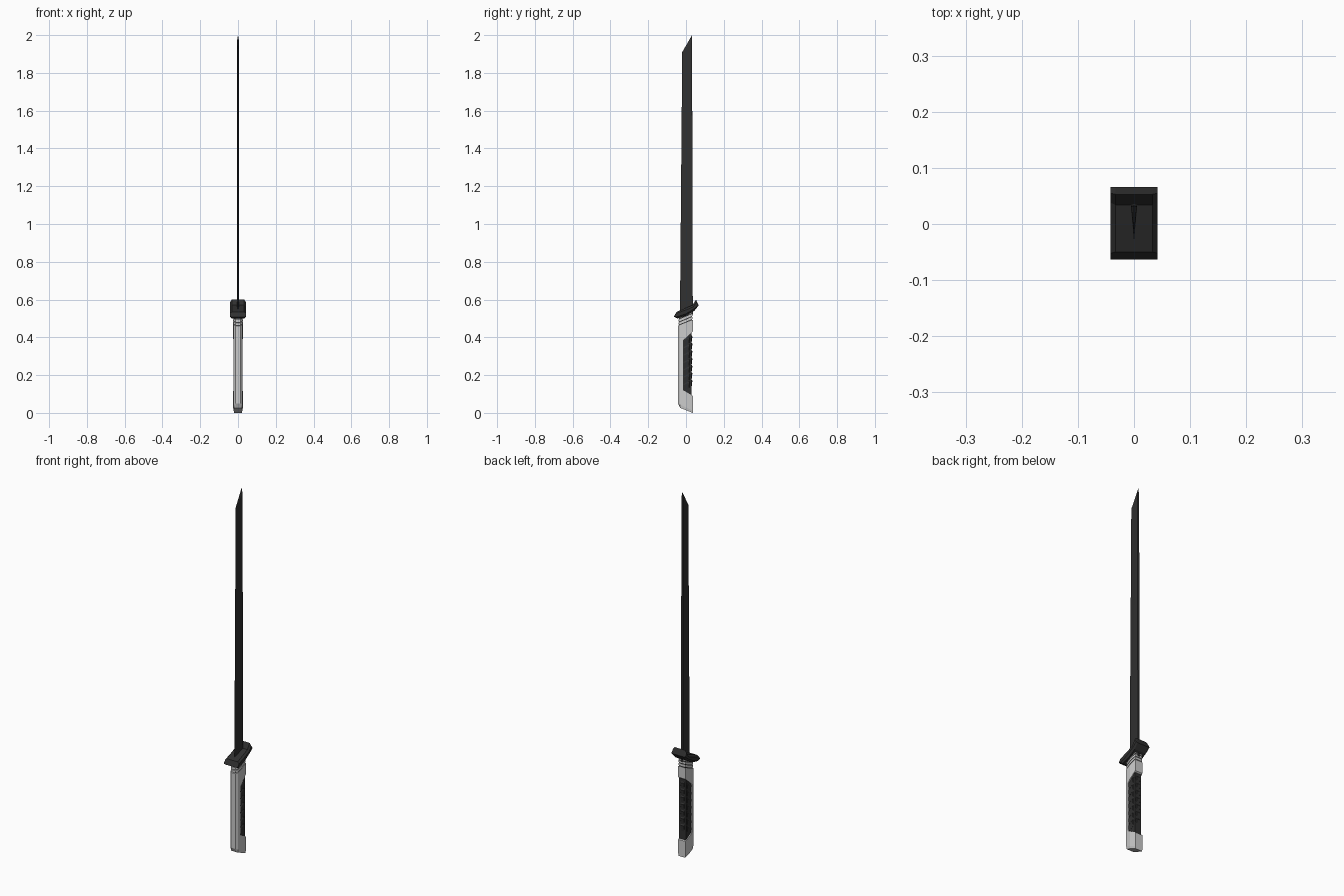
import bpy, bmesh

if "Cube" in bpy.data.objects:
    bpy.data.objects.remove(bpy.data.objects["Cube"])

DARK = bpy.data.materials.new("dark_finish")
DARK.diffuse_color = (0.03, 0.03, 0.03, 1)
DARK.use_nodes = True
DARK.node_tree.nodes["Principled BSDF"].inputs["Base Color"].default_value = DARK.diffuse_color


def finish(name, bm, mat=None):
    bmesh.ops.recalc_face_normals(bm, faces=bm.faces)
    me = bpy.data.meshes.new(name)
    bm.to_mesh(me)
    bm.free()
    ob = bpy.data.objects.new(name, me)
    bpy.context.collection.objects.link(ob)
    if mat:
        me.materials.append(mat)
    return ob


def loft(name, rings, mat=None):
    """Skin matching rings of points and cap both ends."""
    bm = bmesh.new()
    vs = [[bm.verts.new(p) for p in r] for r in rings]
    n = len(vs[0])
    for a, b in zip(vs, vs[1:]):
        for i in range(n):
            j = (i + 1) % n
            bm.faces.new((a[i], a[j], b[j], b[i]))
    bm.faces.new(vs[0][::-1])
    bm.faces.new(vs[-1])
    return finish(name, bm, mat)


def across(profile, x):
    return [(x, y, z) for y, z in profile]


def mirrored(half):
    return half + [(-x, y) for x, y in reversed(half)]


def slanted(section, z, slope, s=1.0):
    return [(x * s, y * s, z + slope * y) for x, y in section]


# Handle: faceted section with a slanted top and a bevelled, slanted pommel
grip_sec = mirrored([(0.014, -0.042), (0.023, -0.031), (0.026, 0.0), (0.022, 0.036)])
foot = []
for x, y in grip_sec:
    y = max(y, -0.031)
    foot.append((x * 0.9, y, 0.4 * (0.036 - y)))
handle = loft("handle", [foot, slanted(grip_sec, 0.029, -0.47),
                         slanted(grip_sec, 0.478, 0.4)])

# Recess in the back of the handle
notch = [(-0.015, 0.12), (-0.015, 0.385), (0.037, 0.432), (0.037, 0.09)]
wide = [(-0.015, 0.12), (-0.015, 0.385), (0.06, 0.453), (0.06, 0.076)]
cutter = loft("recess_cutter", [across(wide, -0.1), across(wide, 0.1)])
cutter.hide_render = True
cutter.hide_set(True)
mod = handle.modifiers.new("recess", "BOOLEAN")
mod.operation = "DIFFERENCE"
mod.object = cutter
mod.solver = "EXACT"

# Dark grip core and its overlapping slanted ribs
core = [(-0.018, 0.117), (-0.018, 0.388), (0.03, 0.432), (0.03, 0.088)]
loft("grip_core", [across(core, -0.02), across(core, 0.02)], DARK)
rib_sec = mirrored([(0.0235, -0.014), (0.0235, 0.018), (0.01, 0.034)])
for i in range(7):
    z = 0.122 + i * 0.039
    loft(f"grip_rib_{i + 1}", [slanted(rib_sec, z, 0.5, 0.88),
                               slanted(rib_sec, z + 0.031, 0.5),
                               slanted(rib_sec, z + 0.037, 0.5, 0.88)], DARK)

# Collar: narrow neck with three raised rings
loft("collar_neck", [slanted(grip_sec, 0.47, 0.4, 0.88),
                     slanted(grip_sec, 0.53, 0.4, 0.88)], DARK)
for i in range(3):
    z = 0.483 + i * 0.016
    loft(f"collar_ring_{i + 1}", [slanted(grip_sec, z, 0.4, 0.97),
                                  slanted(grip_sec, z + 0.011, 0.4, 0.97)])

# Guard: bent profile across the width with chamfered sides
full = [(-0.063, 0.508), (-0.045, 0.500), (0.0, 0.515), (0.045, 0.541),
        (0.066, 0.568), (0.053, 0.600), (0.034, 0.570), (0.0, 0.556),
        (-0.05, 0.535)]
thin = [(-0.063, 0.511), (-0.05, 0.508), (0.0, 0.525), (0.043, 0.551),
        (0.066, 0.570), (0.055, 0.585), (0.038, 0.561), (0.0, 0.545),
        (-0.052, 0.527)]
loft("guard", [across(thin, -0.042), across(full, -0.033),
               across(full, 0.033), across(thin, 0.042)], DARK)

# Blade: wedge from thick spine to sharp edge, with an angled bevelled tip
bm = bmesh.new()
for p in [(0, -0.032, 0.52), (0.006, 0.036, 0.52), (-0.006, 0.036, 0.52),
          (0, -0.02, 1.91), (0.005, 0.032, 1.97), (-0.005, 0.032, 1.97),
          (0, 0.032, 2.0)]:
    bm.verts.new(p)
bmesh.ops.convex_hull(bm, input=bm.verts)
finish("blade", bm, DARK)
